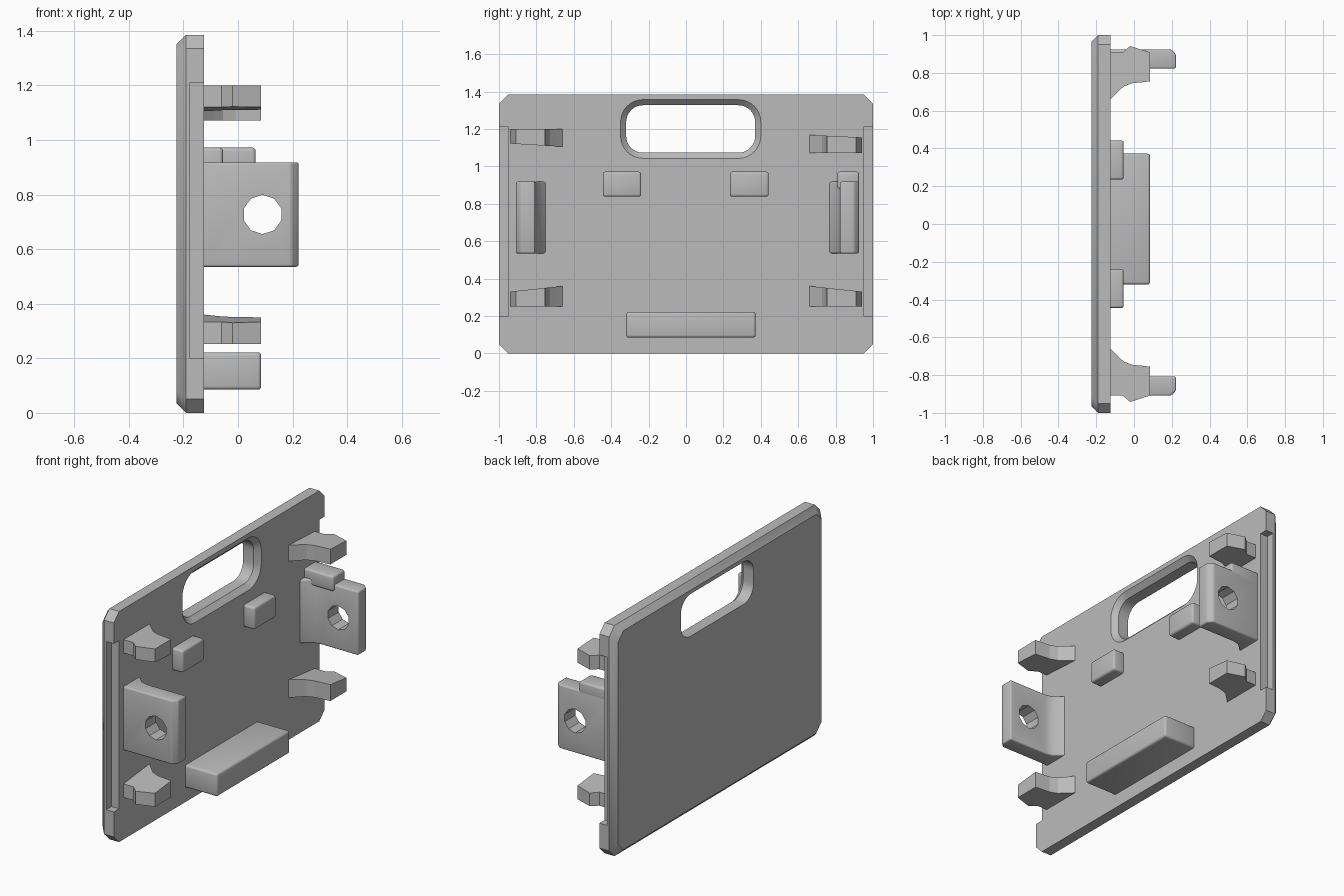
import bpy, bmesh
from math import cos, sin, pi
from mathutils import Vector

cube = bpy.data.objects.get("Cube")
if cube:
    bpy.data.objects.remove(cube, do_unlink=True)

grey = bpy.data.materials.new("plain grey")
grey.use_nodes = True
COLOR = (0.5, 0.5, 0.5, 1)
grey.diffuse_color = COLOR
grey.node_tree.nodes["Principled BSDF"].inputs["Base Color"].default_value = COLOR

FACE = -0.125   # inner face of the plate
ROOT = -0.14    # parts start slightly inside the plate


def loft(name, rings):
    """Closed solid skinned through rings of equal point count."""
    bm = bmesh.new()
    loops = [[bm.verts.new(p) for p in ring] for ring in rings]
    n = len(loops[0])
    for a, b in zip(loops, loops[1:]):
        for i in range(n):
            j = (i + 1) % n
            bm.faces.new((a[i], a[j], b[j], b[i]))
    bm.faces.new(loops[0])
    bm.faces.new(loops[-1])
    bmesh.ops.recalc_face_normals(bm, faces=bm.faces)
    mesh = bpy.data.meshes.new(name)
    bm.to_mesh(mesh)
    bm.free()
    mesh.materials.append(grey)
    obj = bpy.data.objects.new(name, mesh)
    bpy.context.collection.objects.link(obj)
    return obj


def rounded_rect(x, cy, cz, hy, hz, r, steps):
    """Ring in the yz plane; one step gives chamfered corners."""
    ring = []
    for k, (sy, sz) in enumerate(((1, 1), (-1, 1), (-1, -1), (1, -1))):
        for i in range(steps + 1):
            a = (k + i / steps) * pi / 2
            ring.append((x, cy + sy * (hy - r) + r * cos(a),
                         cz + sz * (hz - r) + r * sin(a)))
    return ring


def box(name, x, y, z, bevel=0):
    """Box from (low, high) pairs."""
    ring = lambda h: [(x[0], y[0], h), (x[1], y[0], h), (x[1], y[1], h), (x[0], y[1], h)]
    obj = loft(name, [ring(z[0]), ring(z[1])])
    if bevel:
        soften(obj, bevel)
    return obj


def apply(obj, mod):
    bpy.ops.object.select_all(action="DESELECT")
    bpy.context.view_layer.objects.active = obj
    obj.select_set(True)
    bpy.ops.object.modifier_apply(modifier=mod.name)


def soften(obj, width):
    mod = obj.modifiers.new("soft edges", "BEVEL")
    mod.width, mod.segments = width, 3
    mod.limit_method, mod.angle_limit = "ANGLE", 0.6
    apply(obj, mod)


def cut(obj, cutter):
    cutter.hide_render = True
    mod = obj.modifiers.new("cut", "BOOLEAN")
    mod.operation, mod.solver, mod.object = "DIFFERENCE", "EXACT", cutter
    apply(obj, mod)
    bpy.data.objects.remove(cutter, do_unlink=True)


def shade(obj):
    bpy.ops.object.select_all(action="DESELECT")
    bpy.context.view_layer.objects.active = obj
    obj.select_set(True)
    bpy.ops.object.shade_smooth_by_angle(angle=0.6)


# Plate with chamfered corners and a chamfered outer rim
H = 1.385
plate = loft("plate", [
    rounded_rect(x, 0, H / 2, 1 - d, H / 2 - d, 0.05, 1)
    for x, d in ((-0.225, 0.035), (-0.19, 0), (FACE, 0))])

# Handle slot, flared toward the inner face
cut(plate, loft("handle_cutter", [
    rounded_rect(x, 0.025, 1.2, 0.345 + d, 0.127 + d, 0.09 + d, 8)
    for x, d in ((-0.3, 0), (-0.155, 0), (-0.095, 0.06))]))

# Rebates along both side edges
for s in (-1, 1):
    cut(plate, box("rebate_cutter", (-0.175, 0), sorted((s * 0.95, s * 1.1)), (0.2, 1.21)))
shade(plate)

# Snap clips: profile in x and distance from centre
CLIP = [(ROOT, 0.645), (FACE, 0.66), (-0.09, 0.695), (-0.055, 0.728), (-0.01, 0.745),
        (0.085, 0.755), (0.085, 0.908), (-0.02, 0.942), (-0.06, 0.908), (ROOT, 0.908)]


def clip(name, side, flat, outer, inner):
    """One flat side; the other slopes from outer to inner height."""
    slope = lambda y: outer + (inner - outer) * (0.942 - y) / 0.28
    loft(name, [[(x, side * y, flat) for x, y in CLIP],
                [(x, side * y, slope(y)) for x, y in CLIP]])


clip("right_upper_clip", -1, 1.2, 1.122, 1.105)
clip("left_upper_clip", 1, 1.072, 1.155, 1.168)
clip("right_lower_clip", -1, 0.252, 0.33, 0.36)
clip("left_lower_clip", 1, 0.252, 0.33, 0.36)

# Screw tabs with a flared root and a hole
TAB = [(ROOT, 0.752), (FACE, 0.765), (-0.075, 0.81), (-0.03, 0.82),
       (0.222, 0.82), (0.222, 0.895), (0.195, 0.922), (ROOT, 0.922)]
for s, shift, name in ((-1, -0.013, "right_tab"), (1, 0.003, "left_tab")):
    tab = loft(name, [[(x, s * (y + shift), z) for x, y in TAB] for z in (0.535, 0.918)])
    soften(tab, 0.016)
    angles = [i * pi / 5 for i in range(10)]
    cut(tab, loft("hole_cutter", [
        [(0.09 + 0.072 * sin(a), s * y, 0.727 + 0.072 * cos(a)) for a in angles]
        for y in (0.7, 1)]))
    shade(tab)

# Stop on top of one tab, small spacers and the bottom ledge
blocks = (
    ("left_tab_stop", 0.065, (0.81, 0.925), (0.88, 0.972)),
    ("right_spacer", -0.055, (-0.445, -0.24), (0.838, 0.972)),
    ("left_spacer", -0.055, (0.235, 0.442), (0.838, 0.972)),
    ("bottom_ledge", 0.085, (-0.32, 0.372), (0.085, 0.222)),
)
for name, x, y, z in blocks:
    shade(box(name, (ROOT, x), y, z, 0.013))
